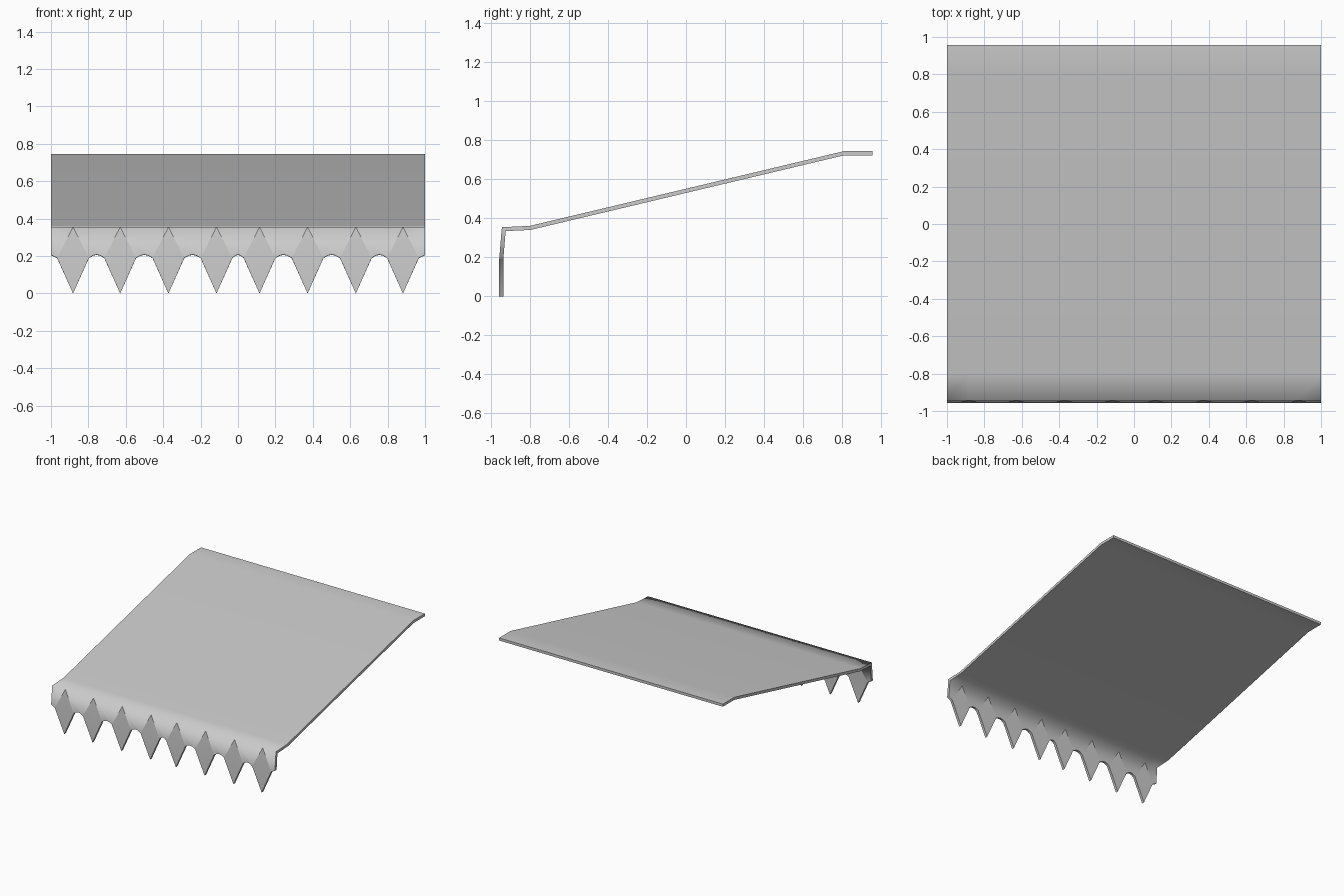
import bpy, bmesh
from math import radians

if "Cube" in bpy.data.objects:
    bpy.data.objects.remove(bpy.data.objects["Cube"])

THICK = 0.021
TOP, HIP = 0.355, 0.19          # valance top edge, widest height of each spike
HALF = 0.085                    # half width of a spike
FRONT = -0.944                  # y of the front fold
spikes = [-0.882, -0.63, -0.372, -0.115, 0.115, 0.372, 0.63, 0.882]
profile = [(FRONT, TOP), (-0.80, 0.362), (0.81, 0.745), (0.957, 0.745)]

bm = bmesh.new()
verts = {}


def v(x, y, z):
    key = (round(x, 4), round(y, 4), round(z, 4))
    if key not in verts:
        verts[key] = bm.verts.new(key)
    return verts[key]


def hang(x, z):
    """Point on the valance, which leans slightly forward then drops straight."""
    return v(x, FRONT - 0.014 * min(1, (TOP - z) / (TOP - HIP)), z)


# sloping canopy sheet
cols = [-1] + spikes + [1]
for a, b in zip(cols, cols[1:]):
    for (y0, z0), (y1, z1) in zip(profile, profile[1:]):
        bm.faces.new([v(a, y0, z0), v(b, y0, z0), v(b, y1, z1), v(a, y1, z1)])

# scalloped panels between the spikes
for a, b in zip(cols, cols[1:]):
    left = a + HALF if a > -1 else a
    right = b - HALF if b < 1 else b
    gap = right - left
    if a == -1:
        low = [(left, 0.206), (right, HIP)]
    elif b == 1:
        low = [(left, HIP), (right, 0.206)]
    else:
        low = [(left + gap * t, HIP + h) for t, h in
               ((0, 0), (0.28, 0.014), (0.5, 0.018), (0.72, 0.014), (1, 0))]
    bm.faces.new([hang(b, TOP), hang(a, TOP)] + [hang(x, z) for x, z in low])

# diamond spikes with creased outlines
for x in spikes:
    apex, tip = hang(x, TOP), hang(x, 0)
    l, r = hang(x - HALF, HIP), hang(x + HALF, HIP)
    bm.faces.new([apex, l, r])
    bm.faces.new([l, tip, r])
    for side in (l, r):
        bm.edges.get((apex, side)).smooth = False

bm.normal_update()
mesh = bpy.data.meshes.new("awning")
bm.to_mesh(mesh)
bm.free()
awning = bpy.data.objects.new("awning", mesh)
bpy.context.collection.objects.link(awning)
bpy.context.view_layer.objects.active = awning
awning.select_set(True)

# give the sheet thickness on its inner side, then smooth the fold
mod = awning.modifiers.new("thickness", 'SOLIDIFY')
mod.thickness = THICK
mod.offset = -1
mod.use_even_offset = True
bpy.ops.object.modifier_apply(modifier=mod.name)
bpy.ops.object.shade_smooth_by_angle(angle=radians(84))
